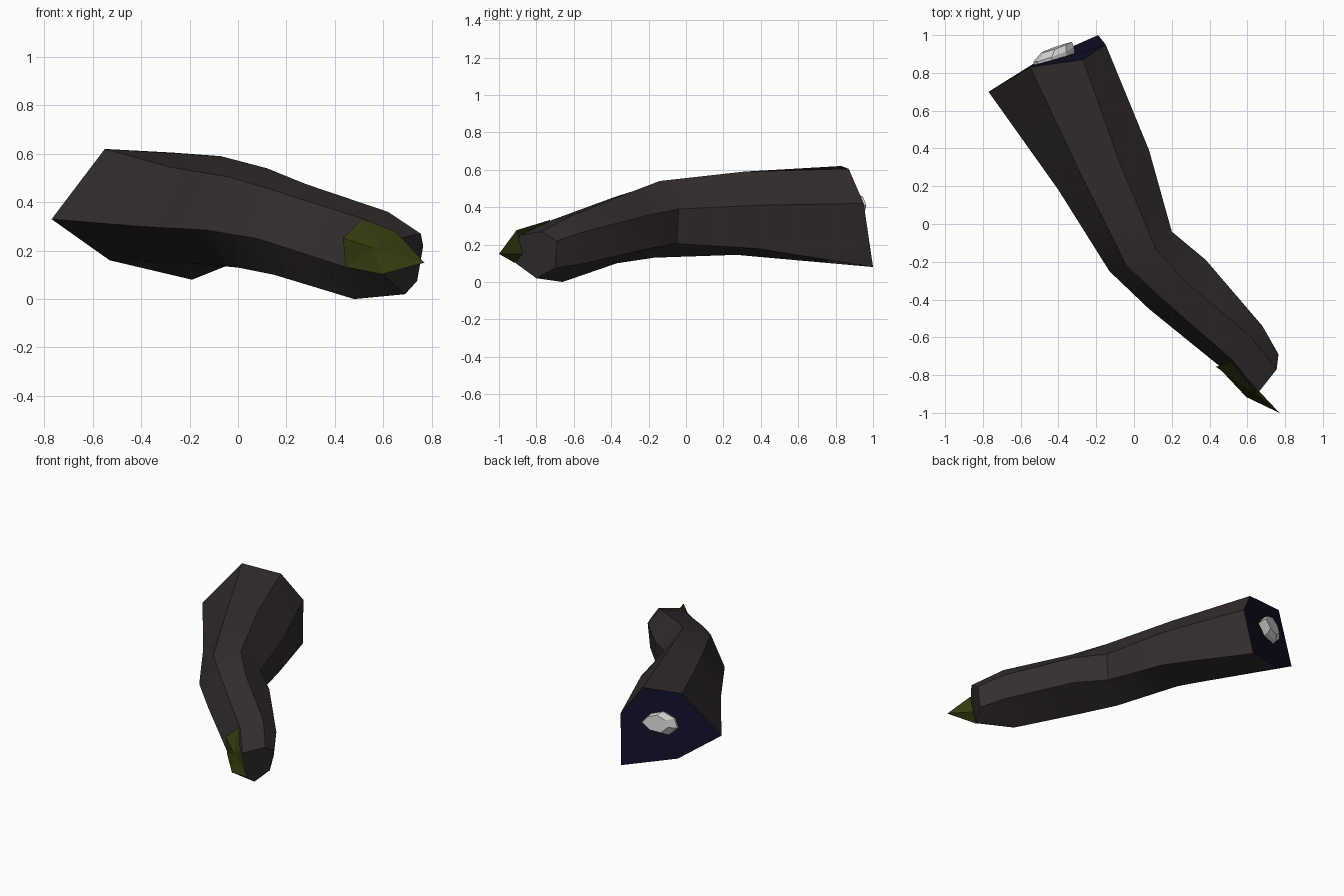
import bpy, bmesh
from mathutils import Vector

cube = bpy.data.objects.get("Cube")
if cube:
    bpy.data.objects.remove(cube, do_unlink=True)


def material(name, rgb):
    mat = bpy.data.materials.new(name)
    mat.use_nodes = True
    color = (*rgb, 1.0)
    mat.diffuse_color = color
    shader = mat.node_tree.nodes["Principled BSDF"]
    shader.inputs["Base Color"].default_value = color
    shader.inputs["Roughness"].default_value = 0.9
    return mat


skin_mat = material("dark skin", (0.034, 0.026, 0.026))
nail_mat = material("olive nail", (0.034, 0.042, 0.005))
flesh_mat = material("navy flesh", (0.005, 0.005, 0.019))
bone_mat = material("pale bone", (0.65, 0.65, 0.64))


def add_object(name, bm, materials, smooth=False):
    bmesh.ops.recalc_face_normals(bm, faces=bm.faces)
    mesh = bpy.data.meshes.new(name)
    bm.to_mesh(mesh)
    bm.free()
    for mat in materials:
        mesh.materials.append(mat)
    obj = bpy.data.objects.new(name, mesh)
    bpy.context.collection.objects.link(obj)
    if smooth:
        bpy.ops.object.select_all(action="DESELECT")
        obj.select_set(True)
        bpy.context.view_layer.objects.active = obj
        bpy.ops.object.shade_smooth_by_angle(angle=0.4)
    return obj


def loft(rings):
    """Skin a list of rings and close both ends; returns bmesh and end caps."""
    bm = bmesh.new()
    loops = [[bm.verts.new(p) for p in ring] for ring in rings]
    for low, high in zip(loops, loops[1:]):
        for i in range(len(low)):
            j = (i + 1) % len(low)
            bm.faces.new((low[i], low[j], high[j], high[i]))
    return bm, bm.faces.new(loops[0]), bm.faces.new(loops[-1])


# Six lengthwise rails, each running from the cut end to the fingertip
rails = {
    "outer": [(-.77, .70, .33), (-.40, .18, .30), (-.13, -.25, .285),
              (.08, -.45, .25), (.45, -.75, .13), (.60, -.91, .10)],
    "top_outer": [(-.55, .83, .62), (-.28, .26, .545), (-.04, -.22, .505),
                  (.13, -.38, .455), (.52, -.72, .33), (.66, -.89, .25)],
    "top_inner": [(-.27, .87, .605), (-.07, .31, .59), (.12, -.14, .54),
                  (.28, -.31, .475), (.62, -.60, .36), (.755, -.77, .27)],
    "inner": [(-.15, .95, .42), (.08, .39, .41), (.20, -.04, .39),
              (.38, -.19, .36), (.68, -.54, .27), (.765, -.69, .22)],
    "low_inner": [(-.19, 1, .08), (.06, .37, .18), (.18, -.05, .205),
                  (.36, -.19, .18), (.66, -.54, .10), (.74, -.70, .075)],
    "bottom": [(-.53, .85, .16), (-.16, .27, .145), (0, -.17, .13),
               (.15, -.37, .10), (.48, -.66, 0), (.69, -.80, .02)],
}
stations = [[Vector(p) for p in ring] for ring in zip(*rails.values())]

# Extra rings halfway along the two longer segments beside the knuckle
rings = []
for i, ring in enumerate(stations):
    rings.append(ring)
    if i in (1, 3):
        rings.append([a.lerp(b, 0.5) for a, b in zip(ring, stations[i + 1])])

# Finger with its cut end in flesh colour
bm, cut_face, tip_face = loft(rings)
cut_face.material_index = 1
add_object("finger", bm, [skin_mat, flesh_mat], smooth=True)

# Pointed nail lying over the outer strip at the fingertip
base, tip = stations[-2], stations[-1]
lift = Vector((-.006, -.006, .002))
point = Vector((.77, -1, .15))
crown = Vector((.44, -.75, .25))
outline = [base[0], crown, base[1], tip[1] + Vector((0, -.01, .025)), point, tip[0]]
bm = bmesh.new()
verts = [bm.verts.new(p + (lift if p is not point else Vector())) for p in outline]
middle = bm.verts.new(sum(outline, Vector()) / len(outline) + lift * 2)
for a, b in zip(verts, verts[1:] + verts[:1]):
    bm.faces.new((middle, a, b))
# Underside of the free nail edge, joined back to the fingertip
root = bm.verts.new(tip[0].lerp(tip[2], 0.3))
bm.faces.new((verts[3], root, verts[4]))
bm.faces.new((verts[4], root, verts[5]))
add_object("nail", bm, [nail_mat])

# Bone stub protruding from the cut end
across, up = Vector((.94, .34, 0)), Vector((0, -.1, 1))
outline = [(-1, -.3), (-.8, .5), (-.1, 1), (.6, .7), (1, 0), (.4, -.8), (-.5, -1)]
sections = [((-.42, .84, .39), 1), ((-.425, .895, .405), 1), ((-.41, .935, .41), .75)]
bone_rings = [[Vector(c) + across * (.115 * s * u) + up * (.078 * s * v)
               for u, v in outline] for c, s in sections]
bm, inner_end, outer_end = loft(bone_rings)
add_object("bone", bm, [bone_mat])
